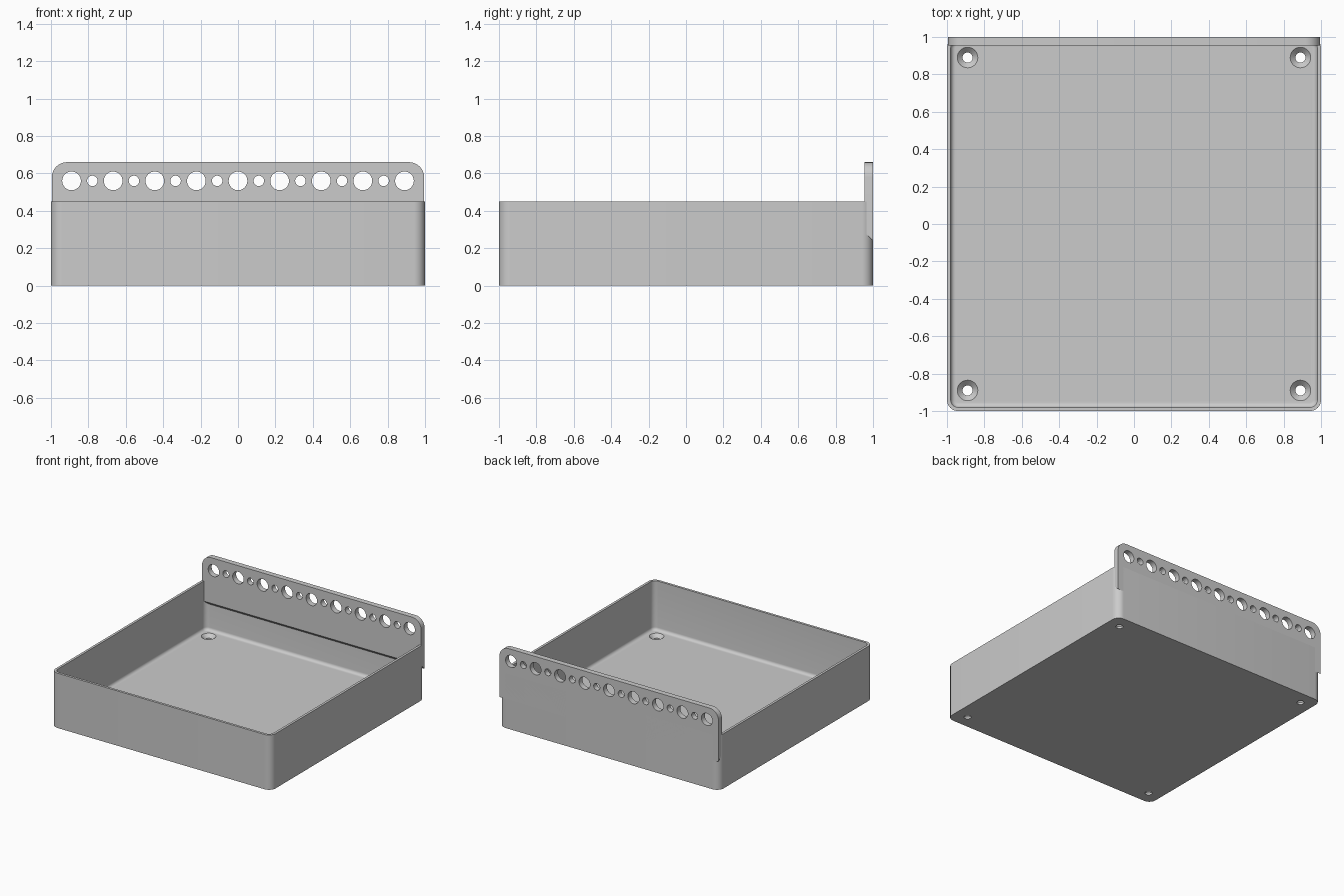
import bpy, bmesh
from math import sin, cos, pi, radians

cube = bpy.data.objects.get("Cube")
if cube:
    bpy.data.objects.remove(cube, do_unlink=True)

grey = bpy.data.materials.new("light grey")
grey.use_nodes = True
COLOUR = (0.6, 0.6, 0.6, 1)
grey.diffuse_color = COLOUR
grey.node_tree.nodes["Principled BSDF"].inputs["Base Color"].default_value = COLOUR


def arc(cx, cy, r, start, steps=8):
    """Quarter circle, anticlockwise from the start angle in degrees."""
    angles = [radians(start + 90 * i / steps) for i in range(steps + 1)]
    return [(cx + r * cos(a), cy + r * sin(a)) for a in angles]


def rounded_square(half, r, z):
    c = half - r
    corners = ((c, c, 0), (-c, c, 90), (-c, -c, 180), (c, -c, 270))
    return [(x, y, z) for cx, cy, a in corners for x, y in arc(cx, cy, r, a)]


def circle(cx, cy, r, z, n=32):
    return [(cx + r * cos(2 * pi * i / n), cy + r * sin(2 * pi * i / n), z) for i in range(n)]


def loft(bm, rings):
    """Skin matching rings in order and cap both ends."""
    loops = [[bm.verts.new(p) for p in ring] for ring in rings]
    for a, b in zip(loops, loops[1:]):
        for i in range(len(a)):
            j = (i + 1) % len(a)
            bm.faces.new((a[i], a[j], b[j], b[i]))
    bm.faces.new(loops[0][::-1])
    bm.faces.new(loops[-1])


def make_object(name, solids):
    bm = bmesh.new()
    for rings in solids:
        loft(bm, rings)
    bmesh.ops.recalc_face_normals(bm, faces=bm.faces)
    mesh = bpy.data.meshes.new(name)
    bm.to_mesh(mesh)
    bm.free()
    mesh.materials.append(grey)
    obj = bpy.data.objects.new(name, mesh)
    bpy.context.collection.objects.link(obj)
    return obj


def drill(obj, cutter):
    """Cut the holes, bake the result and shade curved faces smooth."""
    cutter.hide_render = True
    mod = obj.modifiers.new("holes", 'BOOLEAN')
    mod.operation = 'DIFFERENCE'
    mod.solver = 'EXACT'
    mod.object = cutter
    bpy.context.view_layer.update()
    depsgraph = bpy.context.evaluated_depsgraph_get()
    baked = bpy.data.meshes.new_from_object(obj.evaluated_get(depsgraph))
    obj.modifiers.clear()
    obj.data = baked
    bpy.data.objects.remove(cutter, do_unlink=True)
    bpy.ops.object.select_all(action='DESELECT')
    obj.select_set(True)
    bpy.context.view_layer.objects.active = obj
    bpy.ops.object.shade_smooth_by_angle(angle=radians(30))


# Open tray: thin walls, rounded corners, fillet where walls meet the floor
HEIGHT, FLOOR, INNER, FILLET = 0.45, 0.045, 0.98, 0.025
rings = [rounded_square(1, 0.06, 0), rounded_square(1, 0.06, HEIGHT),
         rounded_square(INNER, 0.04, HEIGHT)]
for i in range(7):
    a = pi / 2 * i / 6
    inset = FILLET * (1 - cos(a))
    rings.append(rounded_square(INNER - inset, 0.04 - inset,
                                FLOOR + FILLET * (1 - sin(a))))
tray = make_object("tray", [rings])

# Countersunk screw holes in the floor corners
SCREW = 0.89
screw_profile = ((0.027, -0.02), (0.027, 0.017), (0.065, 0.055))
drill(tray, make_object("screw_cutter", [
    [circle(sx * SCREW, sy * SCREW, r, z) for r, z in screw_profile]
    for sx in (-1, 1) for sy in (-1, 1)]))

# Upright back plate with rounded top corners and a sloping underside
HALF, TOP, RADIUS = 0.995, 0.66, 0.08
FRONT_Y, BACK_Y = 0.955, 1.0


def plate_ring(y, bottom):
    c, z = HALF - RADIUS, TOP - RADIUS
    outline = [(HALF, bottom)] + arc(c, z, RADIUS, 0) + arc(-c, z, RADIUS, 90) + [(-HALF, bottom)]
    return [(x, y, h) for x, h in outline]


plate = make_object("back_plate", [[plate_ring(FRONT_Y, 0.285), plate_ring(BACK_Y, 0.24)]])

# Row of alternating large and small holes through the plate
holes = []
for i in range(17):
    x = -SCREW + i * SCREW / 8
    r = 0.028 if i % 2 else 0.05
    holes.append([[(px, y, 0.56 + pz) for px, pz, _ in circle(x, 0, r, 0)]
                  for y in (FRONT_Y - 0.05, BACK_Y + 0.05)])
drill(plate, make_object("plate_cutter", holes))
